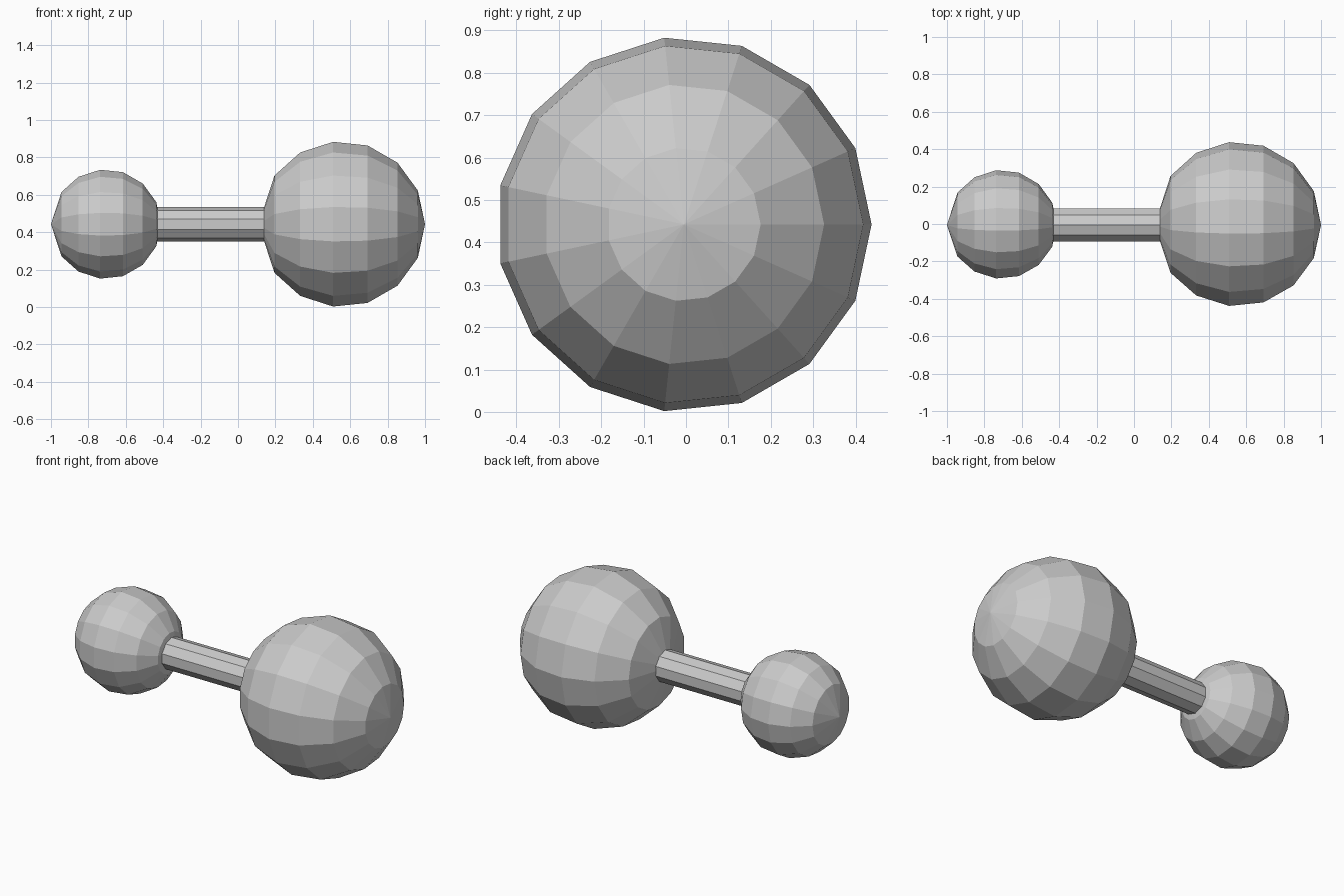
import bpy, bmesh
from math import sin, cos, radians, pi

if "Cube" in bpy.data.objects:
    bpy.data.objects.remove(bpy.data.objects["Cube"])

AXIS_Y, AXIS_Z = -0.005, 0.4425


def lathe(name, profile, sides, start):
    """Revolve (x, radius) points about the long axis; zero radius makes a pole."""
    bm = bmesh.new()
    rings = []
    for x, r in profile:
        if r == 0:
            rings.append([bm.verts.new((x, AXIS_Y, AXIS_Z))] * sides)
        else:
            rings.append([bm.verts.new((x,
                                        AXIS_Y + r * cos(start + 2 * pi * i / sides),
                                        AXIS_Z + r * sin(start + 2 * pi * i / sides)))
                          for i in range(sides)])
    for a, b in zip(rings, rings[1:]):
        for i in range(sides):
            j = (i + 1) % sides
            bm.faces.new(list(dict.fromkeys((a[i], a[j], b[j], b[i]))))
    bmesh.ops.recalc_face_normals(bm, faces=bm.faces)
    mesh = bpy.data.meshes.new(name)
    bm.to_mesh(mesh)
    bm.free()
    obj = bpy.data.objects.new(name, mesh)
    bpy.context.collection.objects.link(obj)
    return obj


def ball(name, cx, radius):
    # rings every 24 degrees from the right pole, with a wider cone at the left pole
    pts = [(cx + radius, 0)]
    pts += [(cx + radius * cos(radians(a)), radius * sin(radians(a)))
            for a in range(24, 145, 24)]
    pts.append((cx - radius, 0))
    return lathe(name, pts, 15, 0)


# Two weights of different size
ball("large_weight", 0.555, 0.445)
ball("small_weight", -0.706, 0.294)

# Ten-sided handle, ends buried in the weights
lathe("handle", [(-0.5, 0), (-0.5, 0.092), (0.25, 0.092), (0.25, 0)], 10, pi / 2)
